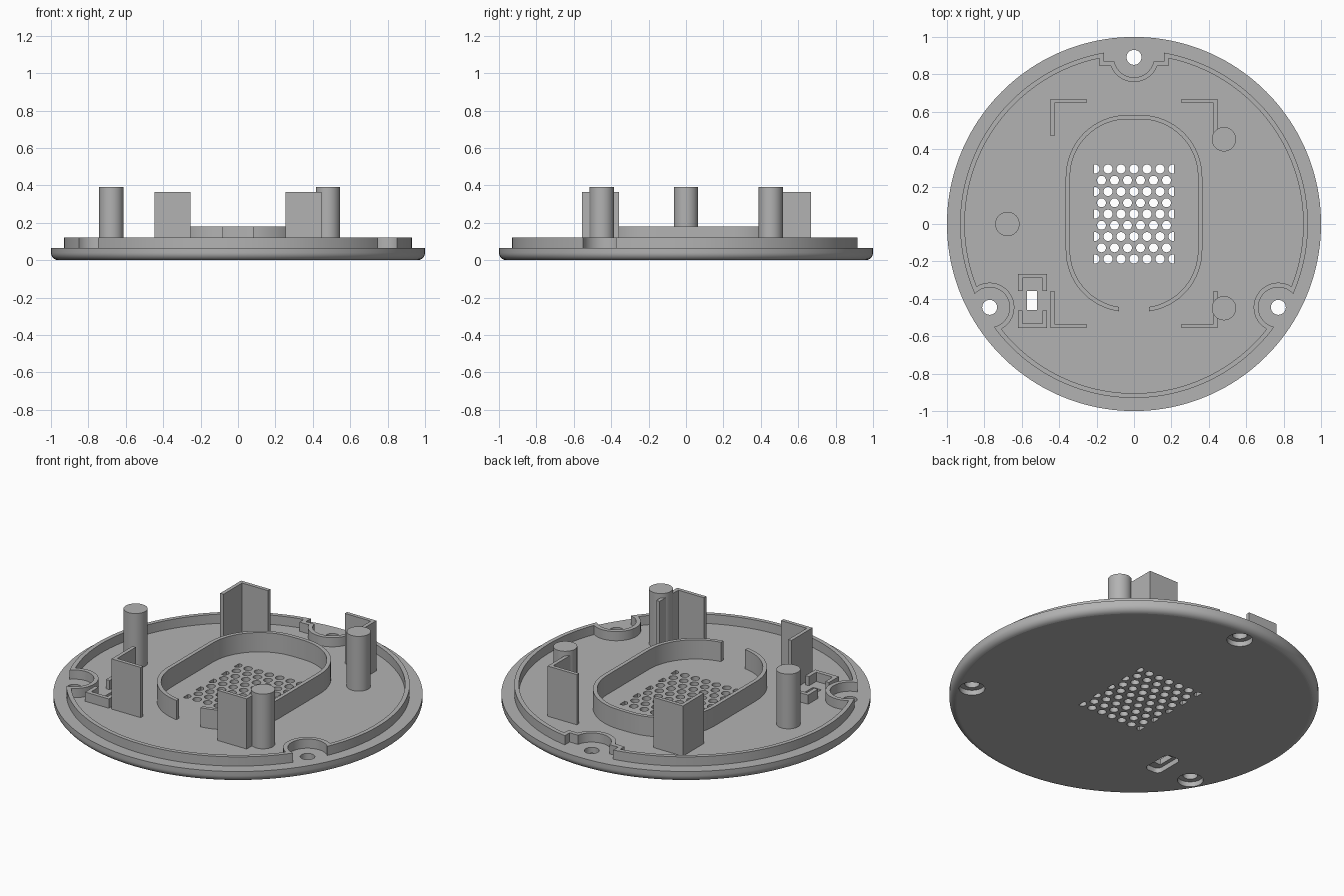
import bpy, bmesh
from math import sin, cos, asin, acos, atan2, pi, radians, sqrt, hypot

if "Cube" in bpy.data.objects:
    bpy.data.objects.remove(bpy.data.objects["Cube"])

grey = bpy.data.materials.new("plain_grey")
grey.use_nodes = True
colour = (0.45, 0.45, 0.45, 1)
grey.diffuse_color = colour
grey.node_tree.nodes["Principled BSDF"].inputs["Base Color"].default_value = colour

FLOOR, RIM_TOP, BASE = 0.065, 0.12, 0.06
SCREW_R = 0.891
SCREW_ANGLES = [pi / 2, radians(210), radians(330)]


def arc(cx, cy, r, a0, a1, n):
    return [(cx + r * cos(a0 + (a1 - a0) * i / n), cy + r * sin(a0 + (a1 - a0) * i / n))
            for i in range(n + 1)]


def circle(cx, cy, r, n=32):
    return arc(cx, cy, r, 0, 2 * pi, n)[:-1]


def rounded(cx, y0, y1, hw, r, n=6, trim=0):
    """Rounded rectangle from the bottom centre, anticlockwise; trim shortens both ends."""
    x, lo, hi = hw - r, y0 + r, y1 - r
    return (arc(cx + x, lo, r, -pi / 2 + trim, 0, n) + arc(cx + x, hi, r, 0, pi / 2, n)
            + arc(cx - x, hi, r, pi / 2, pi, n) + arc(cx - x, lo, r, pi, 1.5 * pi - trim, n))


def loft(bm, sections):
    """Closed solid through stacked outlines given as (points, z)."""
    rings = [[bm.verts.new((x, y, z)) for x, y in pts] for pts, z in sections]
    n = len(rings[0])
    for a, b in zip(rings, rings[1:]):
        for i in range(n):
            j = (i + 1) % n
            bm.faces.new((a[i], a[j], b[j], b[i]))
    bm.faces.new(rings[0][::-1])
    bm.faces.new(rings[-1])


def finish(bm, name):
    bmesh.ops.recalc_face_normals(bm, faces=bm.faces[:])
    mesh = bpy.data.meshes.new(name)
    bm.to_mesh(mesh)
    bm.free()
    mesh.materials.append(grey)
    ob = bpy.data.objects.new(name, mesh)
    bpy.context.collection.objects.link(ob)
    return ob


def smooth(mesh):
    mesh.shade_smooth()
    mesh.set_sharp_from_angle(angle=radians(32))
    for p in mesh.polygons:
        if abs(p.normal.z) > 0.99:
            p.use_smooth = False


def solid(name, sections):
    bm = bmesh.new()
    loft(bm, sections)
    ob = finish(bm, name)
    smooth(ob.data)
    return ob


def wall(name, outer, inner, top, closed=False):
    """Upright wall between two matching paths."""
    bm = bmesh.new()
    rows = [[bm.verts.new((x, y, z)) for x, y in pts]
            for pts, z in ((outer, BASE), (outer, top), (inner, top), (inner, BASE))]
    n = len(outer)
    for a, b in zip(rows, rows[1:] + rows[:1]):
        for i in range(n if closed else n - 1):
            j = (i + 1) % n
            bm.faces.new((a[i], a[j], b[j], b[i]))
    if not closed:
        bm.faces.new([r[0] for r in rows])
        bm.faces.new([r[-1] for r in rows])
    ob = finish(bm, name)
    smooth(ob.data)
    return ob


# Base plate with a rounded lower edge
fillet = 0.04
plate_sections = []
for i in range(9):
    a = pi / 2 * i / 8
    plate_sections.append((circle(0, 0, 1 - fillet + fillet * sin(a), 160), fillet - fillet * cos(a)))
plate_sections.append((circle(0, 0, 1, 160), FLOOR))
plate = solid("base_plate", plate_sections)

# Cutter: counterbored screw holes, switch slot and perforated grille
bm = bmesh.new()
for a in SCREW_ANGLES:
    c = (SCREW_R * cos(a), SCREW_R * sin(a))
    loft(bm, [(circle(*c, 0.07), -0.02), (circle(*c, 0.07), 0.03),
              (circle(*c, 0.04), 0.03), (circle(*c, 0.04), 0.1)])
recess = rounded(-0.545, -0.505, -0.313, 0.05, 0.03)
slot = rounded(-0.545, -0.46, -0.358, 0.027, 0.002)
loft(bm, [(recess, -0.02), (recess, 0.03), (slot, 0.03), (slot, 0.1)])
pitch, edge = 0.0695, 0.215
for row in range(9):
    y = 0.294 - row * pitch * sqrt(3) / 2
    shift = 0.5 * (row % 2)
    for k in range(-3, 4):
        x = (k + shift) * pitch
        if abs(x) < edge:
            hole = [(max(-edge, min(edge, px)), py) for px, py in circle(x, y, 0.024, 20)]
            loft(bm, [(hole, -0.02), (hole, 0.1)])
cutter = finish(bm, "hole_cutter")
cutter.hide_render = True
mod = plate.modifiers.new("holes", "BOOLEAN")
mod.operation, mod.solver, mod.object = "DIFFERENCE", "EXACT", cutter
cut = bpy.data.meshes.new_from_object(plate.evaluated_get(bpy.context.evaluated_depsgraph_get()))
plate.modifiers.clear()
plate.data = cut
smooth(cut)
bpy.data.objects.remove(cutter)


# Raised rim that bends inward around each screw hole
def rim_path(off):
    R, r = 0.93 - off, 0.107 + off
    half = acos((R * R + SCREW_R ** 2 - r * r) / (2 * R * SCREW_R))
    step_x, step_y = 0.16 + off, 0.87 - off
    top_half = asin(step_x / R)
    pts = []
    for k, a in enumerate(SCREW_ANGLES):
        cx, cy = SCREW_R * cos(a), SCREW_R * sin(a)
        if k == 0:
            dip = asin((SCREW_R - step_y) / r)
            pts += [(step_x, R * cos(top_half)), (step_x, step_y)]
            pts += arc(cx, cy, r, -dip, -pi + dip, 24)
            pts += [(-step_x, step_y), (-step_x, R * cos(top_half))]
        else:
            sx, sy = R * cos(a - half), R * sin(a - half)
            swing = (atan2(sy - cy, sx - cx) - a) % (2 * pi)
            pts += arc(cx, cy, r, a + swing, a + 2 * pi - swing, 24)
        start = a + (top_half if k == 0 else half)
        stop = a + 2 * pi / 3 - (top_half if k == 2 else half)
        pts += arc(0, 0, R, start, stop, 48)[1:-1]
    return pts


wall("rim_wall", rim_path(0), rim_path(0.025), RIM_TOP, closed=True)


# Oval wall around the grille, open at the front
def oval_path(off):
    hw, r = 0.365 - off, 0.33 - off
    return rounded(0, -0.47 + off, 0.583 - off, hw, r, 16, asin((0.08 - hw + r) / r))


wall("grille_surround", oval_path(0), oval_path(0.023), 0.18)


# Four tall corner brackets
def corner_path(sx, y, sy, off):
    return [(sx * 0.254, y - sy * off), (sx * (0.447 - off), y - sy * off),
            (sx * (0.447 - off), y - sy * 0.198)]


for side, sx in (("left", 1), ("right", -1)):
    for end, y, sy in (("back", 0.668, 1), ("front", -0.556, -1)):
        wall(f"{end}_{side}_bracket", corner_path(sx, y, sy, 0), corner_path(sx, y, sy, 0.022), 0.365)


# Switch holder: two facing U-shaped walls with small inward lips
def holder_path(s, off):
    cx, cy, hw, hl = -0.543, -0.411, 0.078 - off, 0.145 - off
    return [(cx - hw, cy + s * 0.052), (cx - hw, cy + s * hl),
            (cx + hw, cy + s * hl), (cx + hw, cy + s * 0.052)]


for end, s in (("back", 1), ("front", -1)):
    wall(f"{end}_switch_holder", holder_path(s, 0), holder_path(s, 0.024), RIM_TOP)

# Support posts
for name, x, y in (("back_left_post", 0.481, 0.453), ("front_left_post", 0.481, -0.45),
                   ("right_post", -0.677, 0)):
    ring = circle(x, y, 0.065, 40)
    solid(name, [(ring, BASE), (ring, 0.392)])
